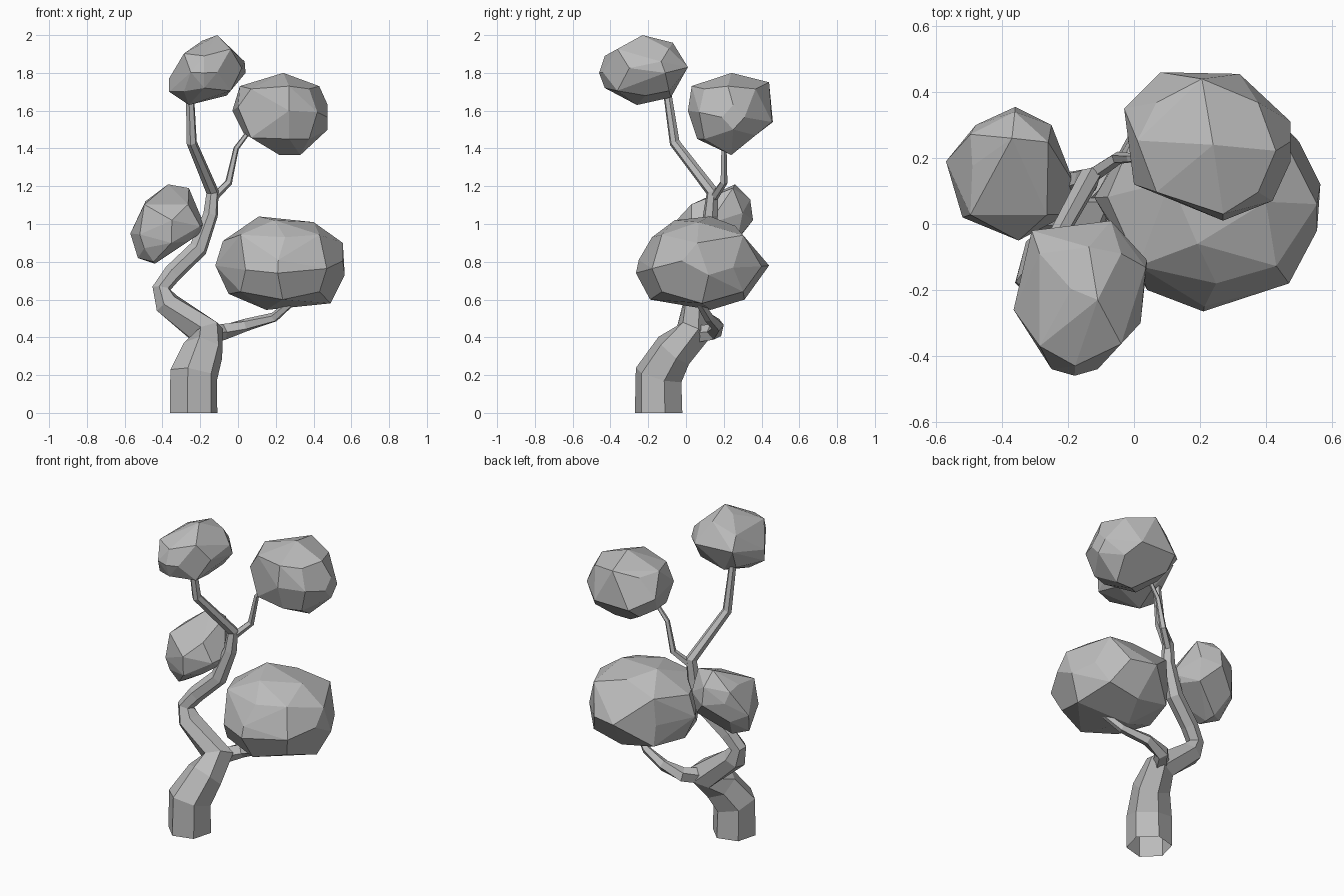
import bpy
import bmesh
from itertools import product
from mathutils import Vector
from math import radians, cos, sin, tau

default_cube = bpy.data.objects.get("Cube")
if default_cube:
    bpy.data.objects.remove(default_cube, do_unlink=True)

# One plain grey for the whole tree
grey = bpy.data.materials.new("plain grey")
grey.use_nodes = True
colour = (0.5, 0.5, 0.5, 1)
grey.diffuse_color = colour
grey.node_tree.nodes["Principled BSDF"].inputs["Base Color"].default_value = colour


def add_object(name, bm):
    """Turn a bmesh into a flat shaded object."""
    bmesh.ops.recalc_face_normals(bm, faces=bm.faces)
    mesh = bpy.data.meshes.new(name)
    bm.to_mesh(mesh)
    bm.free()
    mesh.materials.append(grey)
    obj = bpy.data.objects.new(name, mesh)
    bpy.context.collection.objects.link(obj)


def limb(name, path, sides=6, turn=15):
    """Sweep an open, tapering polygon along (x, y, z, radius) stations."""
    bm = bmesh.new()
    centres = [Vector(station[:3]) for station in path]
    last = len(path) - 1
    rings = []
    for i, station in enumerate(path):
        tangent = Vector()
        if i > 0:
            tangent += (centres[i] - centres[i - 1]).normalized()
        if i < last:
            tangent += (centres[i + 1] - centres[i]).normalized()
        frame = Vector((0, 0, 1)).rotation_difference(tangent)
        ring = []
        for k in range(sides):
            angle = radians(turn) + tau * k / sides
            offset = Vector((cos(angle), sin(angle), 0)) * station[3]
            ring.append(bm.verts.new(centres[i] + frame @ offset))
        rings.append(ring)
    for lower, upper in zip(rings, rings[1:]):
        for k in range(sides):
            n = (k + 1) % sides
            bm.faces.new((lower[k], lower[n], upper[n], upper[k]))
    add_object(name, bm)


def width_at(outline, axis, value):
    """Range of the other coordinate where an outline crosses a value."""
    along = [p[axis] for p in outline]
    value = min(max(value, min(along)), max(along))
    hits = []
    for a, b in zip(outline, outline[1:] + outline[:1]):
        low, high = sorted((a[axis], b[axis]))
        if low < high and low <= value <= high:
            t = (value - a[axis]) / (b[axis] - a[axis])
            hits.append(a[1 - axis] + t * (b[1 - axis] - a[1 - axis]))
    return min(hits), max(hits)


def depth(first, second):
    """Middle of the overlap of two ranges."""
    return (max(first[0], second[0]) + min(first[1], second[1])) / 2


def clamp(value, limits):
    return min(max(value, limits[0]), limits[1])


def foliage(name, front, side, top):
    """Faceted clump: hull of three crossed outlines plus rounded octants.
    front holds (x, z), side holds (y, z) and top holds (x, y) points."""
    spans = []
    for values in ([p[0] for p in front], [p[0] for p in side], [p[1] for p in front]):
        spans.append((min(values), max(values)))
    mid = [(low + high) / 2 for low, high in spans]
    half = [(high - low) / 2 for low, high in spans]

    # Give every outline point the depth that the other two outlines allow
    points = [(x, depth(width_at(side, 1, z), width_at(top, 0, x)), z) for x, z in front]
    points += [(depth(width_at(front, 1, z), width_at(top, 1, y)), y, z) for y, z in side]
    points += [(x, y, depth(width_at(front, 0, x), width_at(side, 0, y))) for x, y in top]
    # Fill the octants, kept inside the outlines
    for signs in product((-1, 1), repeat=3):
        x, y, z = [m + s * h * 0.61 for m, s, h in zip(mid, signs, half)]
        y = clamp(y, width_at(top, 0, x))
        z = clamp(clamp(z, width_at(front, 0, x)), width_at(side, 0, y))
        points.append((x, y, z))

    bm = bmesh.new()
    for point in points:
        bm.verts.new(point)
    bmesh.ops.convex_hull(bm, input=bm.verts)
    bmesh.ops.delete(bm, geom=[v for v in bm.verts if not v.link_faces], context='VERTS')
    # Merge tiny facets and near-flat neighbours into broad planes
    bmesh.ops.remove_doubles(bm, verts=bm.verts, dist=0.035)
    bmesh.ops.dissolve_limit(bm, angle_limit=radians(7), verts=bm.verts, edges=bm.edges)
    add_object(name, bm)


# Winding trunk, from the thick hexagonal foot to the top clump
limb("trunk", [
    (-.235, -.145, 0, .13), (-.235, -.145, .2, .13),
    (-.185, -.065, .33, .11), (-.165, .035, .42, .095),
    (-.375, .05, .58, .07), (-.405, .06, .66, .05),
    (-.345, .08, .74, .05), (-.21, .11, .87, .05),
    (-.145, .13, 1.05, .04), (-.135, .14, 1.17, .034),
    (-.245, -.06, 1.43, .028), (-.255, -.1, 1.7, .022)])

# Side branches
limb("lower_branch", [
    (-.16, .05, .41, .05), (-.08, .15, .43, .045), (.04, .165, .465, .035),
    (.19, .12, .505, .027), (.3, .06, .6, .02)], sides=5)
limb("upper_branch", [
    (-.14, .14, 1.13, .024), (-.05, .2, 1.22, .02),
    (-.01, .2, 1.4, .015), (.08, .21, 1.52, .012)], sides=5)
limb("left_twig", [
    (-.2, .11, .9, .03), (-.22, .15, 1, .02), (-.32, .15, 1.04, .015)], sides=5)

# Foliage clumps
foliage(
    "top_foliage",
    front=[(-.11, 2), (.035, 1.86), (.04, 1.8), (-.06, 1.68), (-.26, 1.63),
           (-.365, 1.7), (-.365, 1.77), (-.29, 1.9), (-.19, 1.97)],
    side=[(-.23, 2), (-.07, 1.96), (0, 1.83), (-.08, 1.67),
          (-.26, 1.63), (-.43, 1.72), (-.46, 1.8), (-.43, 1.89)],
    top=[(-.07, .01), (.04, -.11), (.02, -.3), (-.11, -.44),
         (-.25, -.44), (-.365, -.26), (-.31, -.02)])

foliage(
    "upper_foliage",
    front=[(.24, 1.8), (.43, 1.73), (.475, 1.63), (.475, 1.5), (.33, 1.365),
           (.22, 1.365), (.03, 1.48), (-.03, 1.6), (.01, 1.73)],
    side=[(.24, 1.8), (.44, 1.75), (.455, 1.54), (.24, 1.365),
          (.06, 1.45), (.01, 1.6), (.03, 1.73)],
    top=[(.08, .46), (.32, .455), (.475, .31), (.475, .19),
         (.42, .07), (.27, .01), (0, .12), (-.03, .35)])

foliage(
    "large_foliage",
    front=[(.11, 1.04), (.4, 1.01), (.555, .9), (.565, .73), (.49, .58),
           (.15, .545), (-.05, .63), (-.12, .78), (-.08, .91)],
    side=[(.13, 1.04), (.26, .99), (.44, .78), (.31, .6), (.13, .545),
          (-.19, .6), (-.265, .74), (-.25, .81), (-.18, .93), (-.06, 1.02)],
    top=[(.5, .25), (.565, .12), (.555, -.02), (.47, -.18), (.21, -.265),
         (.04, -.2), (-.12, .08), (0, .3), (.2, .44), (.36, .4)])

foliage(
    "left_foliage",
    front=[(-.37, 1.21), (-.26, 1.19), (-.19, 1), (-.2, .95), (-.44, .79),
           (-.53, .82), (-.57, .95), (-.49, 1.12)],
    side=[(.26, 1.21), (.34, 1.13), (.35, 1.02), (.28, .93),
          (.18, .8), (.05, .8), (-.04, .9), (-.05, 1.02), (.02, 1.1)],
    top=[(-.36, .355), (-.25, .3), (-.18, .12), (-.2, .03),
         (-.35, -.05), (-.52, .02), (-.565, .19), (-.48, .3)])
